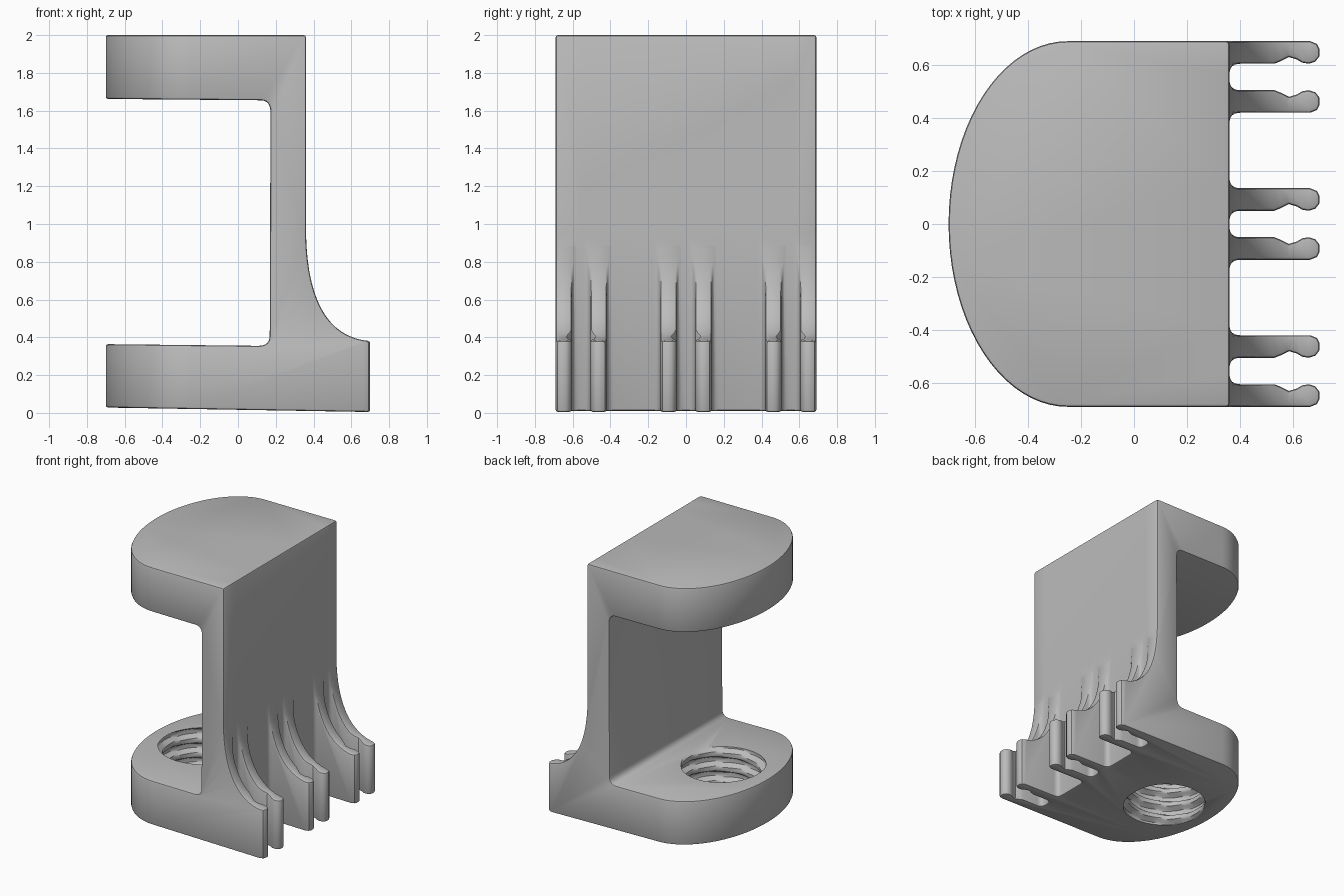
import bpy, bmesh
from math import sin, cos, pi
from mathutils import Vector

if "Cube" in bpy.data.objects:
    bpy.data.objects.remove(bpy.data.objects["Cube"])

grey = bpy.data.materials.new("plain grey")
grey.use_nodes = True
GREY = (0.5, 0.5, 0.5, 1)
grey.diffuse_color = GREY
grey.node_tree.nodes["Principled BSDF"].inputs["Base Color"].default_value = GREY


def add_object(name, bm):
    bmesh.ops.recalc_face_normals(bm, faces=bm.faces)
    mesh = bpy.data.meshes.new(name)
    bm.to_mesh(mesh)
    bm.free()
    mesh.materials.append(grey)
    obj = bpy.data.objects.new(name, mesh)
    bpy.context.collection.objects.link(obj)
    return obj


def prism(name, points, push):
    """Extrude a closed outline along a vector."""
    bm = bmesh.new()
    face = bm.faces.new([bm.verts.new(p) for p in points])
    moved = bmesh.ops.extrude_face_region(bm, geom=[face])["geom"]
    bmesh.ops.translate(bm, vec=push, verts=[v for v in moved if isinstance(v, bmesh.types.BMVert)])
    return add_object(name, bm)


def curve(a, b, c, steps):
    """Quadratic curve from a to c, pulled towards b."""
    a, b, c = Vector(a), Vector(b), Vector(c)
    ts = [i / steps for i in range(steps + 1)]
    return [tuple(a * (1 - t) ** 2 + b * 2 * t * (1 - t) + c * t * t) for t in ts]


def boolean(obj, cutter, operation):
    mod = obj.modifiers.new(operation.lower(), "BOOLEAN")
    mod.object, mod.operation, mod.solver = cutter, operation, "EXACT"
    cutter.hide_render = True
    cutter.hide_set(True)


# Plan outline: rounded end plus three pairs of notched clip fins
fin = curve((.36, .01), (.36, .05), (.40, .05), 4)
fin += [(.53, .05), (.555, .06), (.585, .075), (.615, .066), (.635, .054),
        (.66, .05), (.685, .058), (.70, .078), (.70, .107), (.69, .125), (.665, .135)]
flare = curve((.40, .135), (.36, .135), (.36, .175), 4)
plan = []
for centre in (-.555, 0, .555):
    low = fin + (flare if centre > -.5 else [])
    high = fin + (flare if centre < .5 else [])
    plan += [(x, centre - y) for x, y in reversed(low)]
    plan += [(x, centre + y) for x, y in high]
ARC = 40
plan += [(-.25 - .45 * sin(pi * i / ARC), .69 * cos(pi * i / ARC)) for i in range(ARC + 1)]
bracket = prism("clip_bracket", [(x, y, -.1) for x, y in plan], (0, 0, 2.3))

# Side profile: top arm, upright wall, bottom arm and the curved fin crest
side = [(-.8, .03), (.8, .003), (.8, .375), (.70, .38)]
side += curve((.66, .385), (.37, .44), (.36, .95), 14)
side += [(.36, 2), (-.8, 2), (-.8, 1.663)]
side += curve((.12, 1.655), (.172, 1.655), (.172, 1.59), 6)
side += curve((.168, .41), (.168, .355), (.11, .355), 6)
side += [(-.8, .365)]
profile = prism("side_profile_cutter", [(x, -1, z) for x, z in side], (0, 2, 0))
boolean(bracket, profile, "INTERSECT")

# Softened outer edges
bevel = bracket.modifiers.new("soft edges", "BEVEL")
bevel.width, bevel.segments = .012, 2
bevel.limit_method, bevel.angle_limit = "ANGLE", .8
bevel.use_clamp_overlap = False

# Threaded hole in the bottom arm
SEG, PITCH, STEP = 48, .11, .011
bm = bmesh.new()
rings = []
for k in range(47):
    z = -.06 + k * STEP
    ring = []
    for i in range(SEG):
        phase = (z / PITCH - i / SEG) % 1
        wave = min(1, max(0, 2 - abs(phase - .5) * 6))
        r = .28 + .04 * wave
        a = 2 * pi * i / SEG
        ring.append(bm.verts.new((-.3 + r * cos(a), r * sin(a), z)))
    rings.append(ring)
for a, b in zip(rings, rings[1:]):
    for i in range(SEG):
        j = (i + 1) % SEG
        bm.faces.new((a[i], a[j], b[j], b[i]))
bm.faces.new(rings[0])
bm.faces.new(rings[-1])
thread = add_object("thread_cutter", bm)
boolean(bracket, thread, "DIFFERENCE")

# Apply the modifiers, drop the cutters and smooth the curved walls
bpy.context.view_layer.update()
graph = bpy.context.evaluated_depsgraph_get()
bracket_mesh = bpy.data.meshes.new_from_object(bracket.evaluated_get(graph))
bracket.modifiers.clear()
bracket.data = bracket_mesh
for cutter in (profile, thread):
    bpy.data.objects.remove(cutter)

bpy.ops.object.select_all(action="DESELECT")
bracket.select_set(True)
bpy.context.view_layer.objects.active = bracket
bpy.ops.object.shade_smooth_by_angle(angle=.6)
